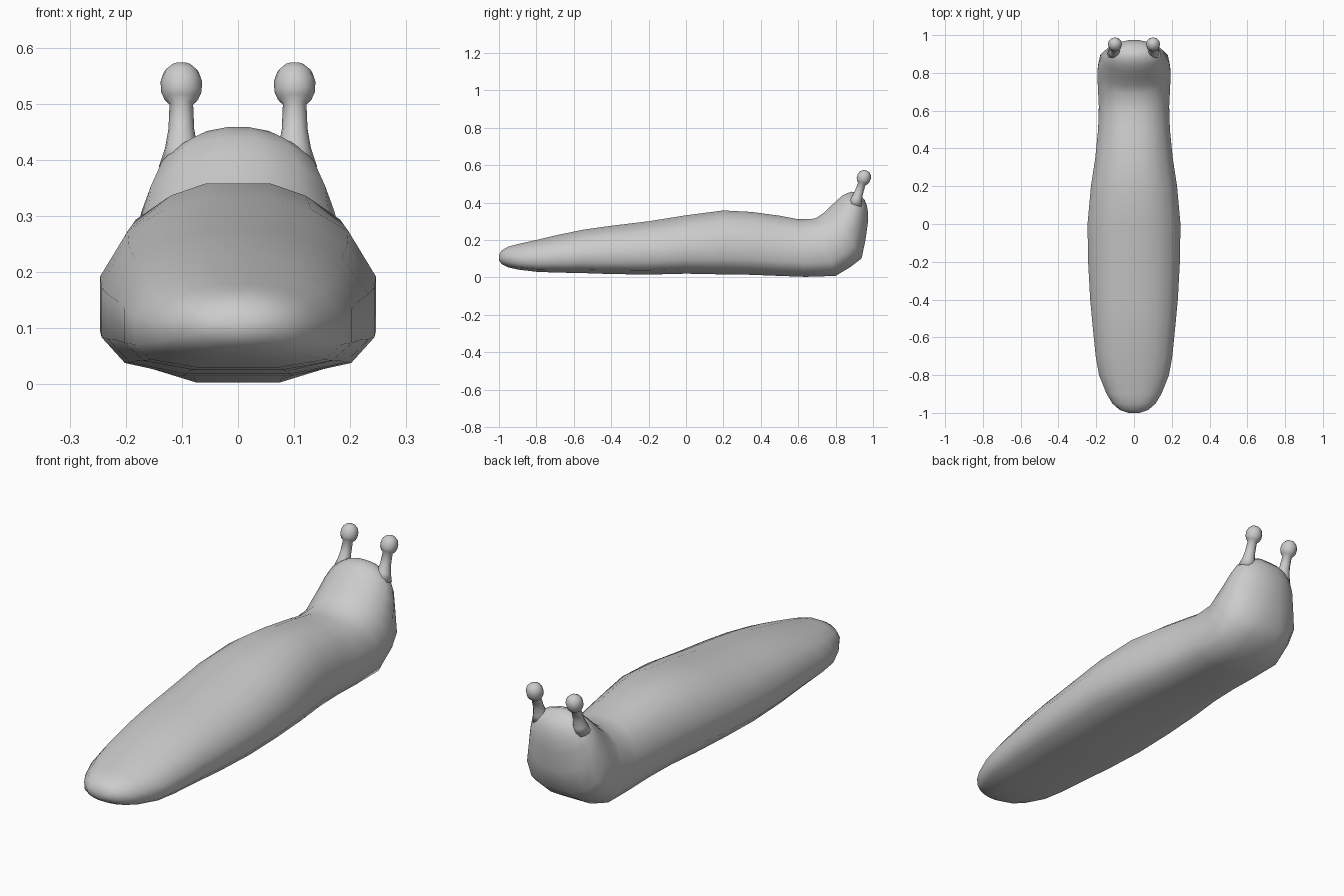
import bpy, bmesh, math
from mathutils import Vector

if "Cube" in bpy.data.objects:
    bpy.data.objects.remove(bpy.data.objects["Cube"])

def loft(name, rings, cap=True):
    bm = bmesh.new()
    loops = [[bm.verts.new(p) for p in r] for r in rings]
    n = len(loops[0])
    for a, b in zip(loops, loops[1:]):
        for i in range(n):
            j = (i + 1) % n
            bm.faces.new((a[i], a[j], b[j], b[i]))
    if cap:
        bm.faces.new(loops[0])
        bm.faces.new(loops[-1])
    bmesh.ops.recalc_face_normals(bm, faces=bm.faces)
    me = bpy.data.meshes.new(name)
    bm.to_mesh(me)
    bm.free()
    me.polygons.foreach_set("use_smooth", [True] * len(me.polygons))
    ob = bpy.data.objects.new(name, me)
    bpy.context.collection.objects.link(ob)
    return ob

# Half cross-section of the body: (width fraction, height fraction)
half = [(.25, 1), (.53, .935), (.8, .81), (1, .55), (1, .24), (.83, .08), (.4, 0)]
section = half + [(-u, t) for u, t in reversed(half)]

# Body stations: top y, top z, bottom y, bottom z, half width, roundness
stations = [
    (-1, .12, -1, .09, .03, 1), (-.985, .145, -.985, .07, .075, .7),
    (-.95, .165, -.95, .053, .115, .3), (-.9, .178, -.9, .042, .145, .1),
    (-.8, .2, -.8, .03, .185, 0), (-.7, .224, -.7, .026, .203, 0),
    (-.55, .255, -.55, .023, .218, 0), (-.4, .276, -.4, .018, .232, 0),
    (-.2, .3, -.2, .015, .243, 0), (0, .332, 0, .02, .246, 0),
    (.2, .358, .2, .016, .228, 0), (.35, .35, .35, .014, .205, 0),
    (.5, .33, .5, .008, .19, 0), (.6, .311, .64, .003, .186, 0),
    (.69, .314, .8, .008, .192, 0), (.735, .345, .88, .055, .194, .2),
    (.77, .38, .94, .1, .188, .5), (.805, .415, .962, .2, .172, 1),
    (.835, .44, .974, .29, .15, 1), (.86, .452, .975, .345, .125, 1),
    (.885, .459, .968, .385, .09, 1), (.91, .455, .955, .415, .05, 1),
]
rings = []
for ty, tz, by, bz, w, k in stations:
    ring = []
    for i, (u, t) in enumerate(section):
        a = math.pi / 2 - (i + .5) * 2 * math.pi / len(section)
        u = u * (1 - k) + math.cos(a) * k
        t = t * (1 - k) + (.5 + .5 * math.sin(a)) * k
        ring.append((w * u, by + (ty - by) * t, bz + (tz - bz) * t))
    rings.append(ring)
loft("slug_body", rings)

# Eye stalks with bulb tips: distance along stalk, radius
profile = [(0, .04), (.035, .029), (.07, .023), (.118, .021), (.126, .03),
           (.14, .036), (.16, .037), (.178, .031), (.19, .018), (.194, .005)]
axis = Vector((0, .32, .95)).normalized()
across = Vector((0, axis.z, -axis.y))
for side, label in ((-1, "left"), (1, "right")):
    base = Vector((side * .101, .902, .388))
    loops = []
    for d, r in profile:
        loops.append([base + axis * d + Vector((r * math.cos(a), 0, 0)) + across * (r * math.sin(a))
                      for a in (2 * math.pi * i / 12 for i in range(12))])
    loft(label + "_eye_stalk", loops)
